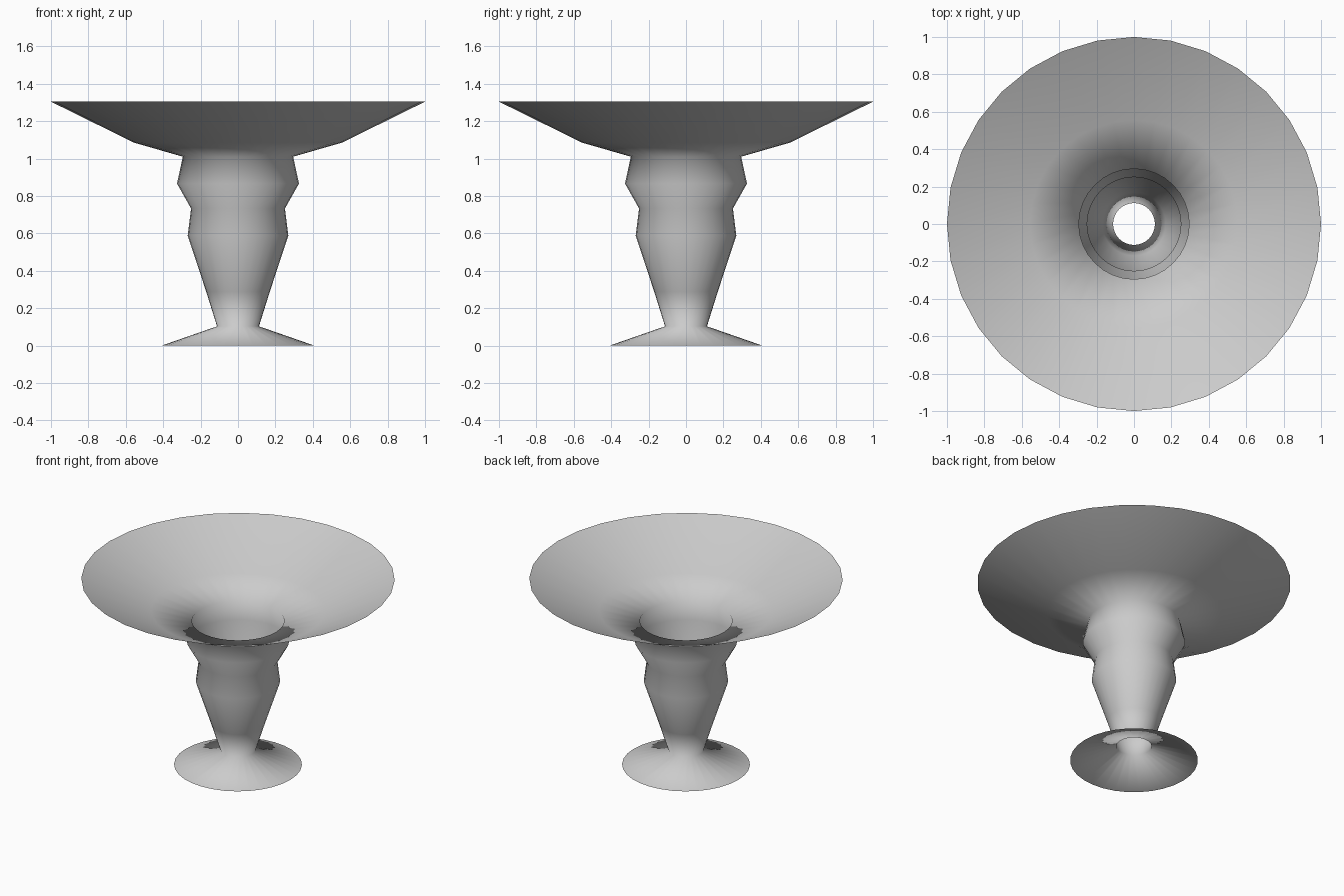
import bpy, bmesh, math

if "Cube" in bpy.data.objects:
    bpy.data.objects.remove(bpy.data.objects["Cube"])

SIDES = 32
# Outline from foot to rim as (radius, height)
PROFILE = [(0.408, 0.0), (0.112, 0.103), (0.17, 0.288), (0.269, 0.588), (0.251, 0.733),
           (0.326, 0.866), (0.295, 1.01), (0.556, 1.085), (1.0, 1.304)]

# Open, thin-walled pedestal bowl turned around z
bm = bmesh.new()
rings = []
for r, z in PROFILE:
    rings.append([bm.verts.new((r * math.cos(2 * math.pi * i / SIDES),
                                r * math.sin(2 * math.pi * i / SIDES), z))
                  for i in range(SIDES)])
for low, high in zip(rings, rings[1:]):
    for i in range(SIDES):
        j = (i + 1) % SIDES
        face = bm.faces.new((low[i], low[j], high[j], high[i]))
        face.smooth = True

mesh = bpy.data.meshes.new("pedestal_bowl")
bm.to_mesh(mesh)
bm.free()
bpy.context.collection.objects.link(bpy.data.objects.new("pedestal_bowl", mesh))
